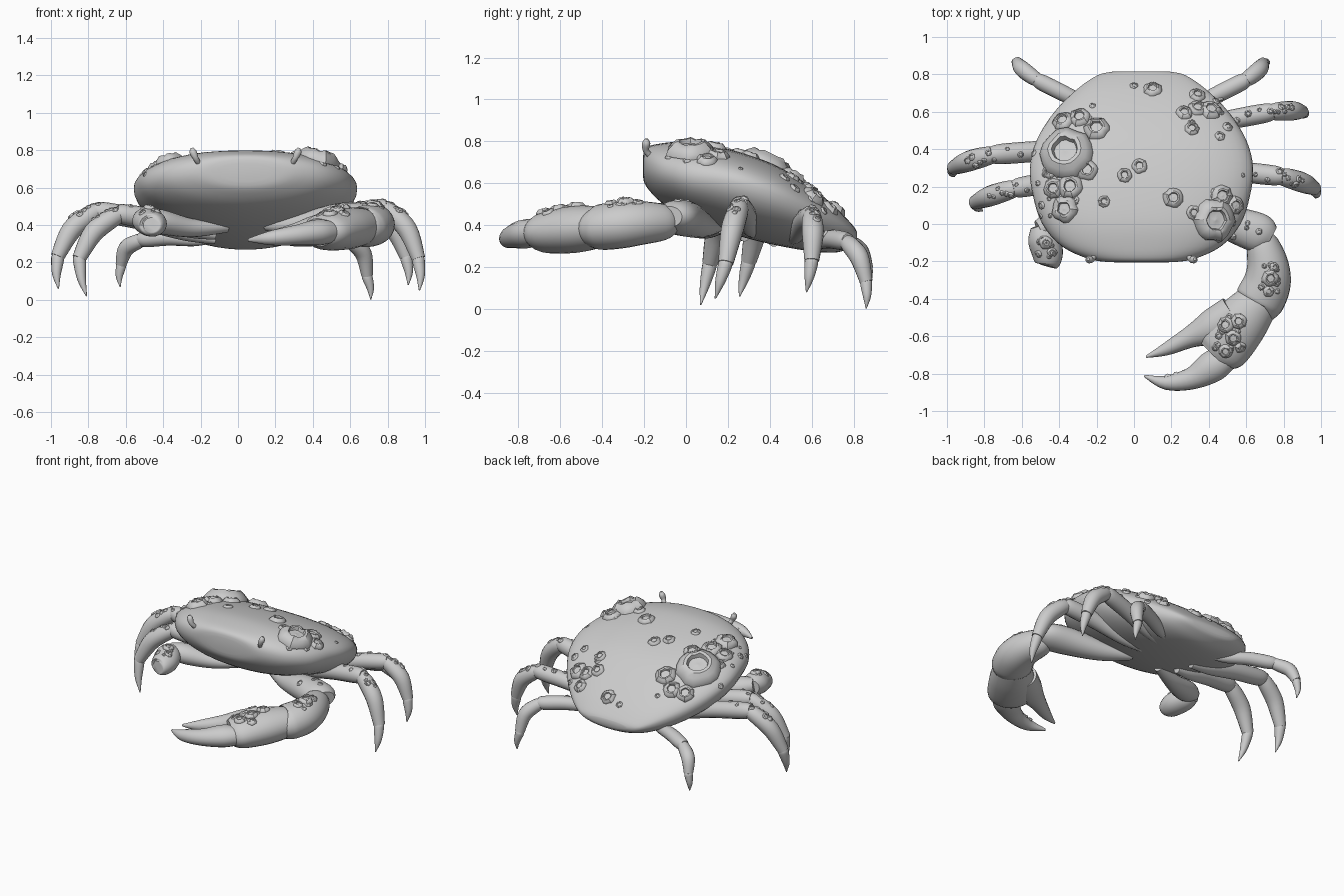
import bpy, random
from math import sin, cos, pi
from mathutils import Vector
from mathutils.bvhtree import BVHTree

if "Cube" in bpy.data.objects:
    bpy.data.objects.remove(bpy.data.objects["Cube"])

random.seed(4)
solid_v, solid_f = [], []        # everything barnacles may sit on


def make(name, verts, faces, angle=0.7, host=True):
    me = bpy.data.meshes.new(name)
    me.from_pydata([tuple(v) for v in verts], [], faces)
    ob = bpy.data.objects.new(name, me)
    bpy.context.collection.objects.link(ob)
    bpy.ops.object.select_all(action='DESELECT')
    ob.select_set(True)
    bpy.context.view_layer.objects.active = ob
    bpy.ops.object.mode_set(mode='EDIT')
    bpy.ops.mesh.select_all(action='SELECT')
    bpy.ops.mesh.normals_make_consistent(inside=False)
    bpy.ops.object.mode_set(mode='OBJECT')
    bpy.ops.object.shade_smooth_by_angle(angle=angle)
    if host:
        o = len(solid_v)
        solid_v.extend(Vector(v) for v in verts)
        solid_f.extend([i + o for i in f] for f in faces)
    return ob


def skin(rings, n):
    faces = [[k * n + i, k * n + (i + 1) % n, (k + 1) * n + (i + 1) % n, (k + 1) * n + i]
             for k in range(rings - 1) for i in range(n)]
    return faces + [list(range(n))[::-1], list(range((rings - 1) * n, rings * n))]


def spline(rows, steps):
    """Catmull-Rom through rows of numbers."""
    rows = [Vector(r) for r in rows]
    out = []
    for i in range(len(rows) - 1):
        a, b, c, d = rows[max(i - 1, 0)], rows[i], rows[i + 1], rows[min(i + 2, len(rows) - 1)]
        for s in range(steps):
            t = s / steps
            out.append(0.5 * (2 * b + (c - a) * t + (2 * a - 5 * b + 4 * c - d) * t * t
                              + (3 * b - a - 3 * c + d) * t ** 3))
    return out + [rows[-1]]


def tube(name, rows, n=16, steps=5):
    """rows: x, y, z, half width, half height."""
    pts = spline(rows, steps)
    P = [Vector(p[:3]) for p in pts]
    verts, side = [], None
    for i, p in enumerate(P):
        t = (P[min(i + 1, len(P) - 1)] - P[max(i - 1, 0)]).normalized()
        if side is None:
            side = t.cross(Vector((0, 0, 1)) if abs(t.z) < 0.9 else Vector((0, 1, 0)))
        side = (side - t * side.dot(t)).normalized()
        up = side.cross(t)
        w, h = max(pts[i][3], 0.003), max(pts[i][4], 0.003)
        verts += [p + side * w * cos(2 * pi * k / n) + up * h * sin(2 * pi * k / n) for k in range(n)]
    return make(name, verts, skin(len(P), n))


# Carapace: sections along y (y, half width, rim z, top z, bottom z)
sections = spline([(-.205, .14, .69, .73, .63), (-.19, .27, .68, .77, .585), (-.12, .425, .66, .79, .51),
                   (0, .53, .635, .798, .44), (.15, .58, .62, .775, .38), (.3, .597, .59, .735, .335),
                   (.45, .56, .54, .675, .30), (.6, .465, .47, .58, .275), (.72, .345, .41, .48, .27),
                   (.795, .235, .365, .40, .30), (.815, .15, .35, .37, .325)], 4)
N = 48
shell = []
for y, w, rim, top, bot in [tuple(s) for s in sections]:
    for k in range(N):
        a = 2 * pi * k / N
        c, s = cos(a), sin(a)
        p = 0.85 if s > 0 else 1.0
        z = rim + (top - rim) * s ** .9 if s > 0 else rim + (rim - bot) * s
        shell.append((.04 + w * (abs(c) ** p) * (1 if c > 0 else -1), y, z))
make("carapace", shell, skin(len(sections), N), 0.9)

# Eye stalks
for s, label in ((-1, "left"), (1, "right")):
    x = .04 + s * .245
    tube("eye_" + label, [(x, -.16, .72, .014, .014), (x + s * .02, -.19, .755, .015, .015),
                          (x + s * .035, -.19, .79, .02, .02), (x + s * .04, -.188, .812, .008, .008)], 12)

# Walking legs: hip, knee, ankle, tip, thickness
legs = {
    "right_front_leg": ((.2, .32, .36), (.79, .255, .495), (.965, .19, .22), (.97, .14, .05), .051),
    "right_middle_leg": ((.2, .5, .325), (.74, .60, .45), (.90, .60, .23), (.91, .575, .08), .049),
    "right_back_leg": ((.22, .58, .32), (.60, .77, .325), (.69, .86, .13), (.71, .86, .003), .043),
    "left_front_leg": ((-.12, .28, .345), (-.64, .19, .465), (-.85, .115, .22), (-.81, .07, .02), .052),
    "left_middle_leg": ((-.12, .42, .32), (-.76, .37, .48), (-.965, .30, .23), (-.96, .255, .06), .052),
    "left_back_leg": ((-.14, .58, .32), (-.52, .77, .325), (-.625, .865, .19), (-.63, .86, .07), .041),
}
leg_spots = []
for name, (hip, knee, ankle, tip, r) in legs.items():
    h, k, a, t = map(Vector, (hip, knee, ankle, tip))
    out = Vector((k.x - h.x, k.y - h.y, 0)).normalized()
    row = lambda v, s: (*v, r * s, r * s)
    tube(name + "_upper", [row(h, .45), row(h.lerp(k, .25), .85), row(h.lerp(k, .6) + Vector((0, 0, .01)), 1.05),
                           row(h.lerp(k, .92), 1.05), row(k + out * .01, .8)])
    tube(name + "_lower", [row(k - out * .03, .75), row(k.lerp(a, .12) + out * .01, 1.0),
                           row(k.lerp(a, .5) + out * .03 + Vector((0, 0, .015)), 1.05), row(a, .72)])
    tube(name + "_toe", [row(a + (a - t) * .08, .55), row(a.lerp(t, .08), .66),
                         row(a.lerp(t, .55) + out * .008, .45), row(t, .06)])
    if "back" not in name:
        for i in range(10):
            f = .65 + i * .11
            q = h.lerp(k, f) if f < 1 else k.lerp(a, f - 1)
            leg_spots.append((q.x, q.y + random.uniform(-.032, .032), random.uniform(.011, .021)))

# Big right claw
tube("right_claw_arm", [(.15, .16, .40, .03, .03), (.33, .08, .40, .065, .06), (.53, .0, .43, .095, .085),
                        (.67, -.05, .44, .105, .078), (.73, -.08, .44, .07, .05)], 20)
tube("right_claw_wrist", [(.67, -.05, .42, .05, .05), (.685, -.10, .415, .085, .085), (.715, -.22, .41, .112, .105),
                          (.71, -.32, .40, .128, .112), (.67, -.41, .39, .132, .108), (.66, -.425, .39, .11, .09)], 24)
tube("right_claw_palm", [(.68, -.39, .39, .10, .085), (.655, -.425, .39, .118, .1), (.57, -.53, .38, .145, .112),
                         (.47, -.655, .365, .15, .1), (.43, -.70, .36, .11, .075)], 24)
tube("right_claw_fixed_finger", [(.53, -.47, .385, .09, .09), (.42, -.55, .37, .095, .085), (.30, -.605, .35, .058, .058),
                                 (.17, -.67, .33, .034, .036), (.065, -.71, .32, .006, .008)], 16)
tube("right_claw_moving_finger", [(.54, -.69, .365, .05, .05), (.43, -.755, .36, .085, .07), (.31, -.825, .345, .06, .055),
                                  (.17, -.848, .33, .038, .038), (.055, -.812, .32, .006, .008)], 16)
for i in range(5):
    x = .36 - i * .045
    tube(f"claw_tooth_{i}", [(x, -.78 - i * .009, .35, .02, .016), (x - .005, -.758 - i * .011, .35, .006, .004)], 8, 2)

# Broken left claw stub
tube("left_claw_arm", [(-.06, .17, .39, .03, .03), (-.25, .09, .385, .055, .05), (-.42, .01, .42, .075, .065),
                       (-.51, -.03, .44, .05, .045)], 20)
tube("left_claw_stub", [(-.51, -.01, .43, .045, .045), (-.49, -.07, .425, .08, .07), (-.465, -.14, .41, .085, .072),
                        (-.46, -.205, .40, .07, .06), (-.463, -.225, .40, .045, .04)], 20)

# Barnacles: x, y, radius, dropped onto the surface from above
spots = [(-.36, .38, .145), (-.2, .51, .068), (-.29, .57, .058), (-.38, .55, .058), (-.25, .29, .058), (-.34, .2, .068),
         (-.43, .19, .055), (-.37, .08, .072), (-.45, .28, .04), (-.16, .12, .032), (-.05, .26, .04), (.03, .31, .042),
         (.21, .14, .055), (0, .74, .022), (.1, .72, .05), (.34, .69, .045), (.41, .61, .06), (.34, .62, .05),
         (.27, .595, .045), (.31, .51, .04), (.46, .47, .028), (.5, .52, .028), (.43, .02, .115), (.47, .15, .06),
         (.32, .06, .04), (.54, .1, .05)]
clusters = [(-.38, .15, .12, .12, 10), (-.3, .58, .1, .08, 8), (.38, .63, .1, .1, 7), (.5, .05, .08, .13, 12),
            (.51, -.57, .08, .1, 9), (.73, -.3, .05, .1, 9), (-.47, -.13, .05, .06, 9), (.62, -.03, .06, .04, 3)]
spots += [(.49, -.54, .045), (.56, -.52, .043), (.53, -.61, .042), (.49, -.68, .038), (.57, -.66, .03),
          (.73, -.29, .045), (.72, -.36, .03), (.75, -.23, .025), (-.47, -.1, .035), (-.44, -.15, .025)]
for x, y, dx, dy, n in clusters:
    spots += [(x + random.uniform(-dx, dx), y + random.uniform(-dy, dy), random.uniform(.012, .022)) for _ in range(n)]

tree = BVHTree.FromPolygons(solid_v, solid_f)
profile = [(1, -.15), (.97, .08), (.8, .3), (.62, .46), (.48, .46), (.42, .24), (.2, .2), (.05, .26)]
bv, bf, M = [], [], 16
for x, y, r in spots + leg_spots:
    hit, nor, _, _ = tree.ray_cast(Vector((x, y, 2)), Vector((0, 0, -1)))
    if hit is None:
        continue
    if nor.z < 0:
        nor = -nor
    rot = Vector((0, 0, 1)).rotation_difference(nor)
    ph = random.uniform(0, 6)
    lobes = random.choice((5, 6, 7))
    wob = [1 + .06 * cos(2 * pi * k / M * lobes) + random.uniform(-.04, .04) for k in range(M)]
    o = len(bv)
    for pr, pz in profile:
        for k in range(M):
            a = ph + 2 * pi * k / M
            lift = pz * wob[k] ** 2 if pz > .4 else pz
            d = pr * r * wob[k]
            bv.append(hit + rot @ Vector((cos(a) * d, sin(a) * d, lift * r * .85)))
    bf += [[i + o for i in f] for f in skin(len(profile), M)]
make("barnacles", bv, bf, 0.6, host=False)
